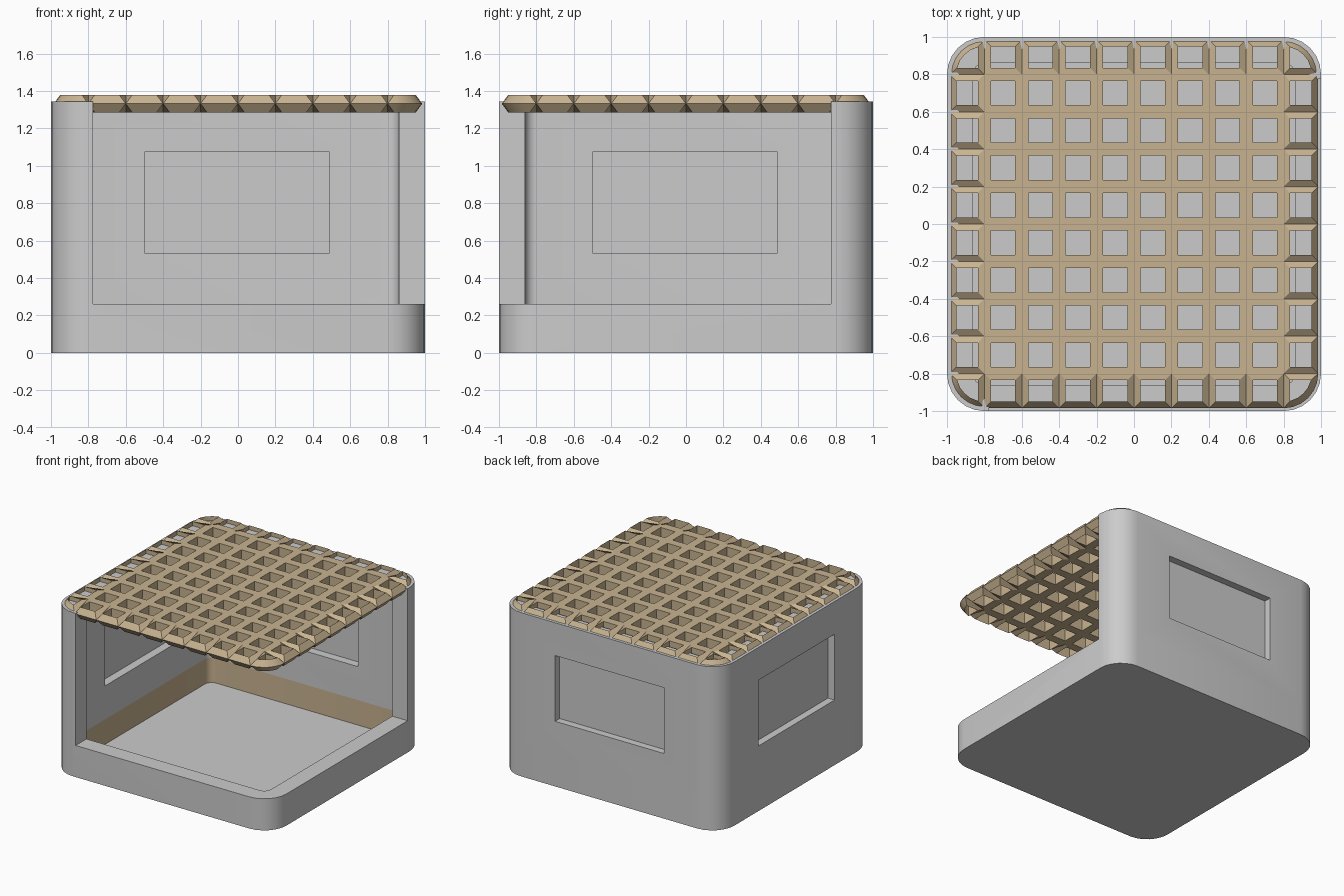
import bpy, bmesh, math
from mathutils import Vector

if "Cube" in bpy.data.objects:
    bpy.data.objects.remove(bpy.data.objects["Cube"])

WALL_TOP, RIM, FLOOR = 1.345, 0.26, 0.055
INNER, CUT, PITCH = 0.86, 0.775, 0.2
CORNER = 0.8                      # centre of every rounded corner


def material(name, rgb):
    m = bpy.data.materials.new(name)
    m.diffuse_color = (*rgb, 1)
    m.use_nodes = True
    m.node_tree.nodes["Principled BSDF"].inputs["Base Color"].default_value = m.diffuse_color
    return m


def add_object(name, bm):
    bmesh.ops.recalc_face_normals(bm, faces=bm.faces[:])
    me = bpy.data.meshes.new(name)
    bm.to_mesh(me)
    bm.free()
    ob = bpy.data.objects.new(name, me)
    bpy.context.collection.objects.link(ob)
    return ob


def arc(sx, sy, r, a0, n=6):
    return [(sx * CORNER + r * math.cos(a0 + i * math.pi / 2 / n),
             sy * CORNER + r * math.sin(a0 + i * math.pi / 2 / n)) for i in range(n + 1)]


QUADRANTS = [(1, 1, 0), (-1, 1, math.pi / 2), (-1, -1, math.pi), (1, -1, 1.5 * math.pi)]


def rounded_prism(name, half, z0, z1):
    bm = bmesh.new()
    pts = [p for sx, sy, a in QUADRANTS for p in arc(sx, sy, half - CORNER, a)]
    f = bm.faces.new([bm.verts.new((x, y, z0)) for x, y in pts])
    ext = bmesh.ops.extrude_face_region(bm, geom=[f])
    for v in ext["geom"]:
        if isinstance(v, bmesh.types.BMVert):
            v.co.z = z1
    return add_object(name, bm)


def box(name, lo, hi):
    bm = bmesh.new()
    bmesh.ops.create_cube(bm, size=1)
    lo, hi = Vector(lo), Vector(hi)
    for v in bm.verts:
        v.co = Vector((a + b) / 2 + c * (b - a) for a, b, c in zip(lo, hi, v.co))
    return add_object(name, bm)


def shade(ob):
    bpy.ops.object.select_all(action='DESELECT')
    ob.select_set(True)
    bpy.context.view_layer.objects.active = ob
    bpy.ops.object.shade_smooth_by_angle(angle=math.radians(30))


brown = material("brown", (0.58, 0.45, 0.28))
grey = material("grey", (0.57, 0.57, 0.57))
glass = material("pane_grey", (0.8, 0.8, 0.8))

# Room shell: rounded block, hollowed, open front right corner, two windows
shell = rounded_prism("room_shell", 1.0, 0, WALL_TOP)
W0, W1, Z0, Z1 = -0.5, 0.49, 0.535, 1.075
cutters = [
    rounded_prism("hollow_cutter", INNER, FLOOR, 2),
    box("corner_cutter", (-CUT, -2, RIM), (2, CUT, 2)),
    box("back_window_cutter", (W0, 0.8, Z0), (W1, 1.2, Z1)),
    box("left_window_cutter", (-1.2, W0, Z0), (-0.8, W1, Z1)),
]
for c in cutters:
    c.hide_render = True
    mod = shell.modifiers.new(c.name, 'BOOLEAN')
    mod.operation, mod.solver, mod.object = 'DIFFERENCE', 'EXACT', c
    bpy.context.view_layer.objects.active = shell
    bpy.ops.object.modifier_apply(modifier=mod.name)
    bpy.data.objects.remove(c)

# Brown skirting: inner wall faces between the floor and the rim
shell.data.materials.clear()
shell.data.materials.append(grey)
shell.data.materials.append(brown)
bm = bmesh.new()
bm.from_mesh(shell.data)
bmesh.ops.bisect_plane(bm, geom=bm.verts[:] + bm.edges[:] + bm.faces[:], dist=1e-5,
                       plane_co=(0, 0, RIM), plane_no=(0, 0, 1))
bm.normal_update()
for f in bm.faces:
    c = f.calc_center_median()
    inside = max(abs(c.x), abs(c.y)) < INNER + 0.02
    f.material_index = int(abs(f.normal.z) < 0.1 and inside and FLOOR < c.z < RIM)
bm.to_mesh(shell.data)
bm.free()
shade(shell)

# Window panes in the middle of the walls
T0, T1 = 0.93, 0.94
for pane in (box("back_window_pane", (W0, T0, Z0), (W1, T1, Z1)),
             box("left_window_pane", (-T1, W0, Z0), (-T0, W1, Z1))):
    pane.data.materials.append(glass)

# Roof lattice: grid of cells, each inset and opened, edge pinched to mid height
EDGE, MID, HALF = 0.985, 1.3325, 0.0475
lines = [-EDGE] + [round(-0.8 + PITCH * i, 3) for i in range(9)] + [EDGE]
bm = bmesh.new()
for i in range(10):
    for j in range(10):
        x0, x1, y0, y1 = lines[i], lines[i + 1], lines[j], lines[j + 1]
        if i in (0, 9) and j in (0, 9):
            sx, sy = (-1 if i == 0 else 1), (-1 if j == 0 else 1)
            a = next(q[2] for q in QUADRANTS if q[:2] == (sx, sy))
            pts = [(sx * CORNER, sy * CORNER)] + arc(sx, sy, EDGE - CORNER, a)
        else:
            pts = [(x0, y0), (x1, y0), (x1, y1), (x0, y1)]
        bm.faces.new([bm.verts.new((x, y, 0)) for x, y in pts])
bmesh.ops.remove_doubles(bm, verts=bm.verts[:], dist=1e-4)
bm.normal_update()
rim_verts = {v for v in bm.verts if v.is_boundary}
cells = bm.faces[:]
bmesh.ops.inset_individual(bm, faces=cells, thickness=0.035, use_even_offset=True)
holes = [[v for v in f.verts] for f in cells]
bmesh.ops.delete(bm, geom=cells, context='FACES_ONLY')
for v in bm.verts:
    v.co.z = MID if v in rim_verts else MID + HALF
dup = bmesh.ops.duplicate(bm, geom=bm.verts[:] + bm.edges[:] + bm.faces[:])
vmap = dup["vert_map"]
for g in dup["geom"]:
    if isinstance(g, bmesh.types.BMVert):
        g.co.z = 2 * MID - g.co.z
for h in holes:
    for a, b in zip(h, h[1:] + h[:1]):
        bm.faces.new((a, b, vmap[b], vmap[a]))
bmesh.ops.remove_doubles(bm, verts=bm.verts[:], dist=1e-4)
roof = add_object("roof_lattice", bm)
roof.data.materials.append(brown)
shade(roof)
